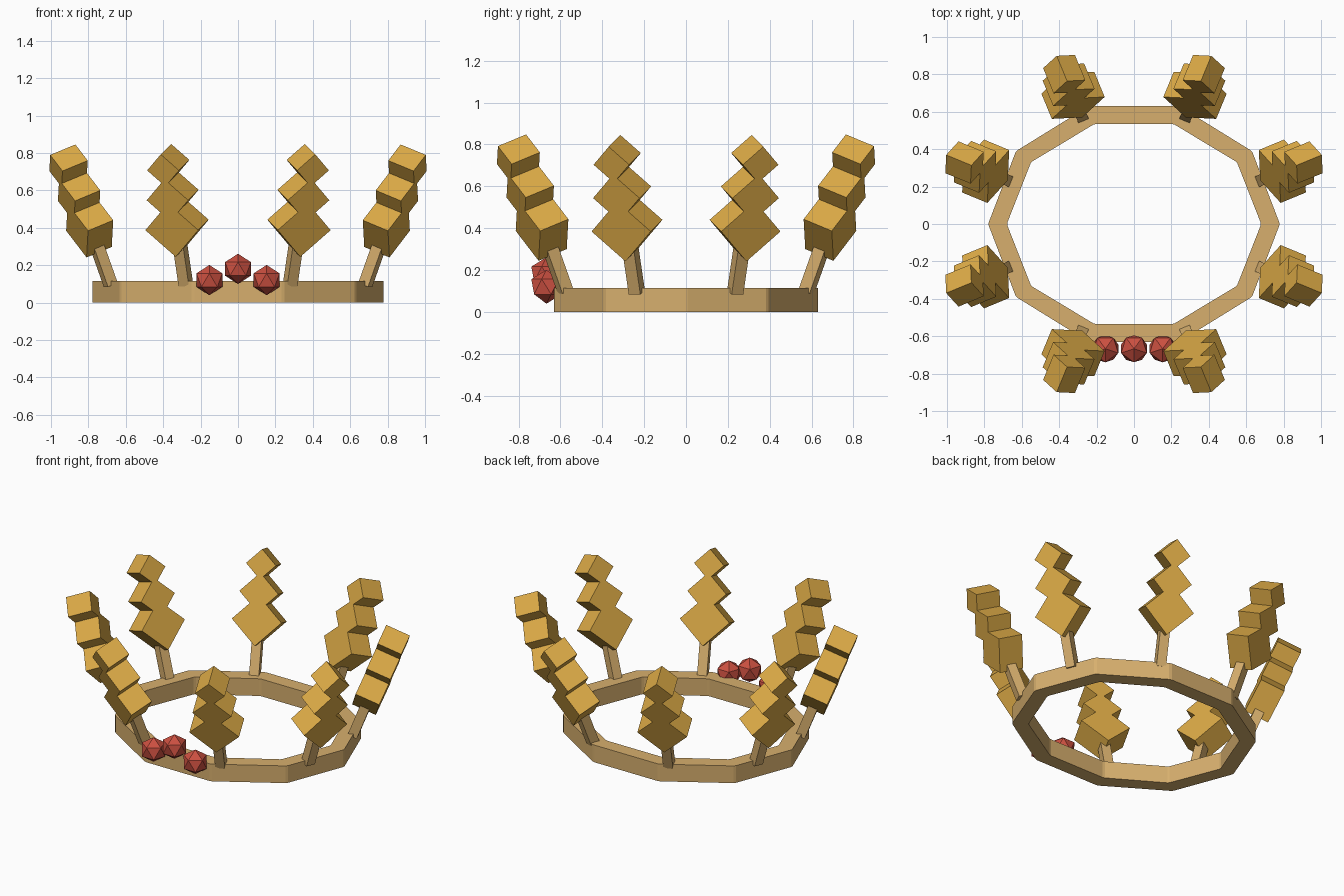
import bpy, bmesh, math
from mathutils import Vector, Matrix

cube = bpy.data.objects.get("Cube")
if cube:
    bpy.data.objects.remove(cube, do_unlink=True)


def material(name, rgb):
    m = bpy.data.materials.new(name)
    m.use_nodes = True
    m.diffuse_color = (*rgb, 1)
    m.node_tree.nodes["Principled BSDF"].inputs["Base Color"].default_value = (*rgb, 1)
    return m


GOLD = material("bright gold", (0.72, 0.405, 0.062))
TAN = material("pale bronze", (0.68, 0.43, 0.155))
RED = material("berry red", (0.60, 0.08, 0.052))


def finish(name, bm, mat, matrix=Matrix()):
    bmesh.ops.recalc_face_normals(bm, faces=bm.faces)
    mesh = bpy.data.meshes.new(name)
    bm.to_mesh(mesh)
    bm.free()
    mesh.materials.append(mat)
    ob = bpy.data.objects.new(name, mesh)
    ob.matrix_world = matrix
    bpy.context.collection.objects.link(ob)
    return ob


def chamfered_decagon(rx, ry, cut=0.02):
    """Ten-sided oval with tiny flats on its corners."""
    pts = [Vector((rx * math.cos(math.tau * i / 10), ry * math.sin(math.tau * i / 10), 0))
           for i in range(10)]
    out = []
    for i, p in enumerate(pts):
        out += [p.lerp(pts[i - 1], cut), p.lerp(pts[(i + 1) % 10], cut)]
    return out


# Head band: oval ring with a square section
def build_band(height=0.114):
    bm = bmesh.new()
    up = Vector((0, 0, height))
    outer = chamfered_decagon(0.78, 0.663)
    inner = chamfered_decagon(0.68, 0.563)
    loops = [[bm.verts.new(p + o) for p in ring]
             for ring, o in ((outer, up * 0), (outer, up), (inner, up), (inner, up * 0))]
    n = len(outer)
    for a in range(4):
        la, lb = loops[a], loops[(a + 1) % 4]
        for i in range(n):
            j = (i + 1) % n
            bm.faces.new((la[i], la[j], lb[j], lb[i]))
    finish("head_band", bm, TAN)


# Leaf: three shrinking diamonds merged in one zigzag outline
STEP = 0.171
DIAMONDS = (0.153, 0.12, 0.092)


def build_leaf(name, matrix, half=0.078):
    side = []
    for i, d in enumerate(DIAMONDS):
        side.append((d, i * STEP))
        if i < 2:
            rise = (d - DIAMONDS[i + 1] + STEP) / 2
            side.append((d - rise, i * STEP + rise))
    outline = [(0, -DIAMONDS[0])] + side + [(0, 2 * STEP + DIAMONDS[2])]
    outline += [(-x, z) for x, z in reversed(side)]
    bm = bmesh.new()
    face = bm.faces.new([bm.verts.new((x, -half, z)) for x, z in outline])
    ext = bmesh.ops.extrude_face_region(bm, geom=[face])
    bmesh.ops.translate(bm, vec=(0, 2 * half, 0),
                        verts=[v for v in ext["geom"] if isinstance(v, bmesh.types.BMVert)])
    finish(name, bm, GOLD, matrix)


# Stem: slim square bar from the band up into the leaf
def build_stem(name, matrix, width=0.06, bottom=-0.34, top=-0.09):
    bm = bmesh.new()
    bmesh.ops.create_cube(bm, size=1)
    bmesh.ops.scale(bm, vec=(width, width, top - bottom), verts=bm.verts)
    bmesh.ops.translate(bm, vec=(0, 0, (top + bottom) / 2), verts=bm.verts)
    finish(name, bm, TAN, matrix)


build_band()

# Eight leaning spikes, mirrored into each quarter
TILT = math.radians(21)
for place, pos, angle in (("end", (0.326, 0.688, 0.415), 67.5),
                          ("side", (0.793, 0.282, 0.412), 22.5)):
    for sx, sx_name in ((1, "left"), (-1, "right")):
        for sy, sy_name in ((-1, "front"), (1, "back")):
            a = math.radians(angle)
            azimuth = math.atan2(sy * math.sin(a), sx * math.cos(a))
            spot = Vector((pos[0] * sx, pos[1] * sy, pos[2]))
            matrix = (Matrix.Translation(spot)
                      @ Matrix.Rotation(azimuth - math.pi / 2, 4, "Z")
                      @ Matrix.Rotation(-TILT, 4, "X"))
            label = f"{sy_name}_{sx_name}_{place}"
            build_leaf(label + "_leaf", matrix)
            build_stem(label + "_stem", matrix)

# Three faceted berries on the front
for name, x, z in (("right_berry", -0.153, 0.12), ("middle_berry", 0, 0.18),
                   ("left_berry", 0.153, 0.12)):
    bm = bmesh.new()
    bmesh.ops.create_icosphere(bm, subdivisions=1, radius=0.081)
    finish(name, bm, RED, Matrix.Translation((x, -0.667, z)) @ Matrix.Rotation(-math.pi / 2, 4, "Z"))
